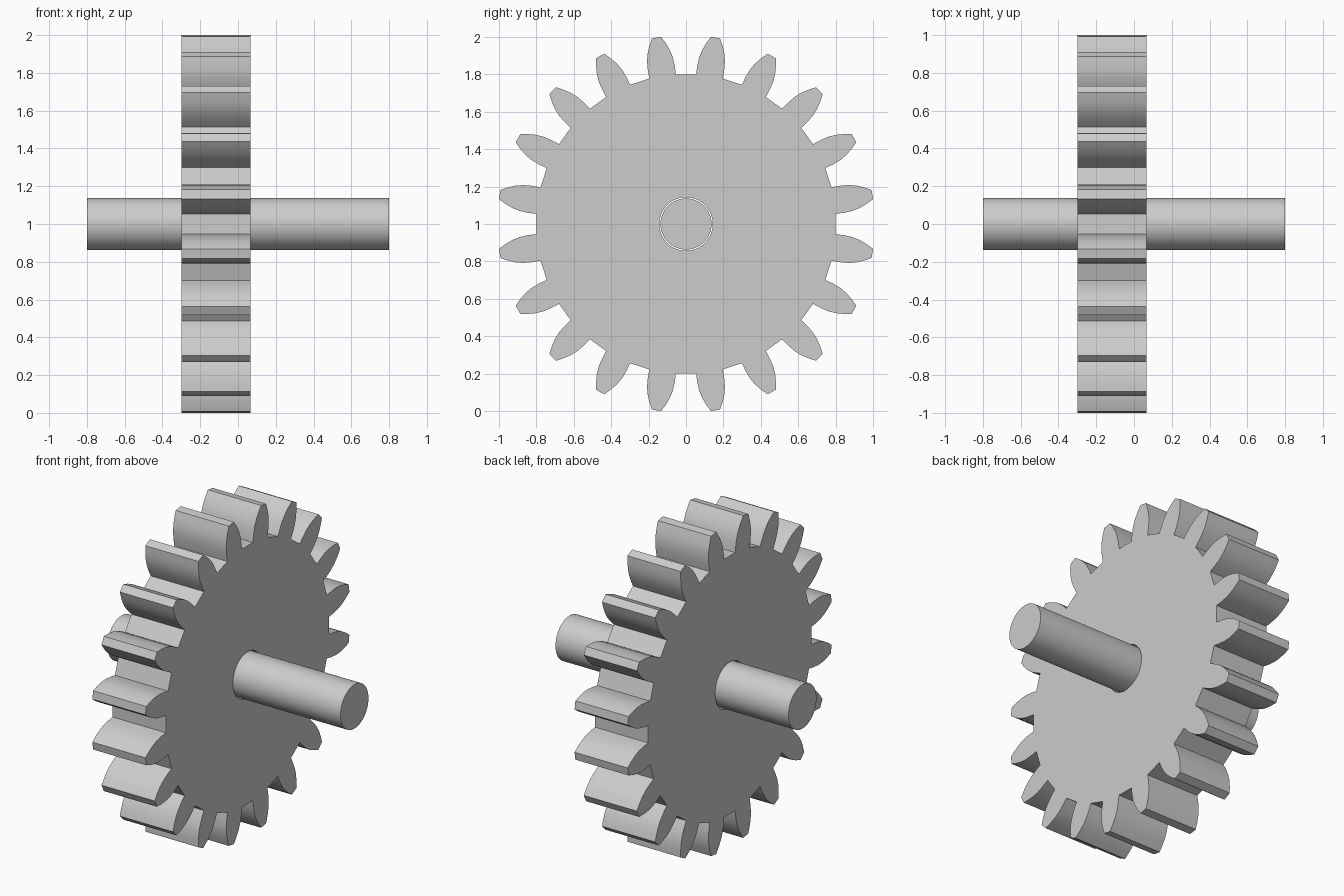
import bpy, bmesh, math
from mathutils import Vector

cube = bpy.data.objects.get("Cube")
if cube:
    bpy.data.objects.remove(cube)

TEETH = 20
AXIS_Z = 1.0
GEAR_X0, GEAR_X1 = -0.30, 0.065
BORE_RADIUS, SHAFT_RADIUS, SHAFT_HALF = 0.143, 0.137, 0.80
# Half tooth: (distance from axis, half width), root to tip
FLANK = [(0.799, 0.072), (0.845, 0.073), (0.89, 0.070),
         (0.93, 0.061), (0.97, 0.045), (1.0085, 0.025)]

grey = bpy.data.materials.new("plain grey")
grey.use_nodes = True
colour = (0.604, 0.604, 0.604, 1)
grey.diffuse_color = colour
grey.node_tree.nodes["Principled BSDF"].inputs["Base Color"].default_value = colour


def circle(radius, sides=64):
    steps = [math.tau * i / sides for i in range(sides)]
    return [(radius * math.cos(a), radius * math.sin(a)) for a in steps]


def gear_outline():
    tooth = [(u, -w) for u, w in FLANK] + [(u, w) for u, w in reversed(FLANK)]
    points = []
    for i in range(TEETH):
        a = math.tau * (i + 0.5) / TEETH
        c, s = math.cos(a), math.sin(a)
        points += [(u * c - w * s, u * s + w * c) for u, w in tooth]
    return points


def extruded(name, loops, x0, x1):
    """Fill closed loops in the YZ plane and extrude them along x."""
    bm = bmesh.new()
    edges = []
    for loop in loops:
        verts = [bm.verts.new((x0, y, z)) for y, z in loop]
        edges += [bm.edges.new((v, verts[i - 1])) for i, v in enumerate(verts)]
    bmesh.ops.triangle_fill(bm, edges=edges, use_beauty=True)
    result = bmesh.ops.extrude_face_region(bm, geom=bm.faces[:], use_keep_orig=True)
    moved = [g for g in result["geom"] if isinstance(g, bmesh.types.BMVert)]
    bmesh.ops.translate(bm, verts=moved, vec=Vector((x1 - x0, 0, 0)))
    bmesh.ops.recalc_face_normals(bm, faces=bm.faces[:])
    mesh = bpy.data.meshes.new(name)
    bm.to_mesh(mesh)
    bm.free()
    mesh.materials.append(grey)
    obj = bpy.data.objects.new(name, mesh)
    obj.location.z = AXIS_Z
    bpy.context.collection.objects.link(obj)
    bpy.ops.object.select_all(action='DESELECT')
    obj.select_set(True)
    bpy.context.view_layer.objects.active = obj
    bpy.ops.object.shade_smooth_by_angle(angle=math.radians(30))
    return obj


# Toothed wheel with a clearance bore
extruded("gear_wheel", [gear_outline(), circle(BORE_RADIUS)], GEAR_X0, GEAR_X1)

# Axle through the bore
extruded("shaft", [circle(SHAFT_RADIUS)], -SHAFT_HALF, SHAFT_HALF)
